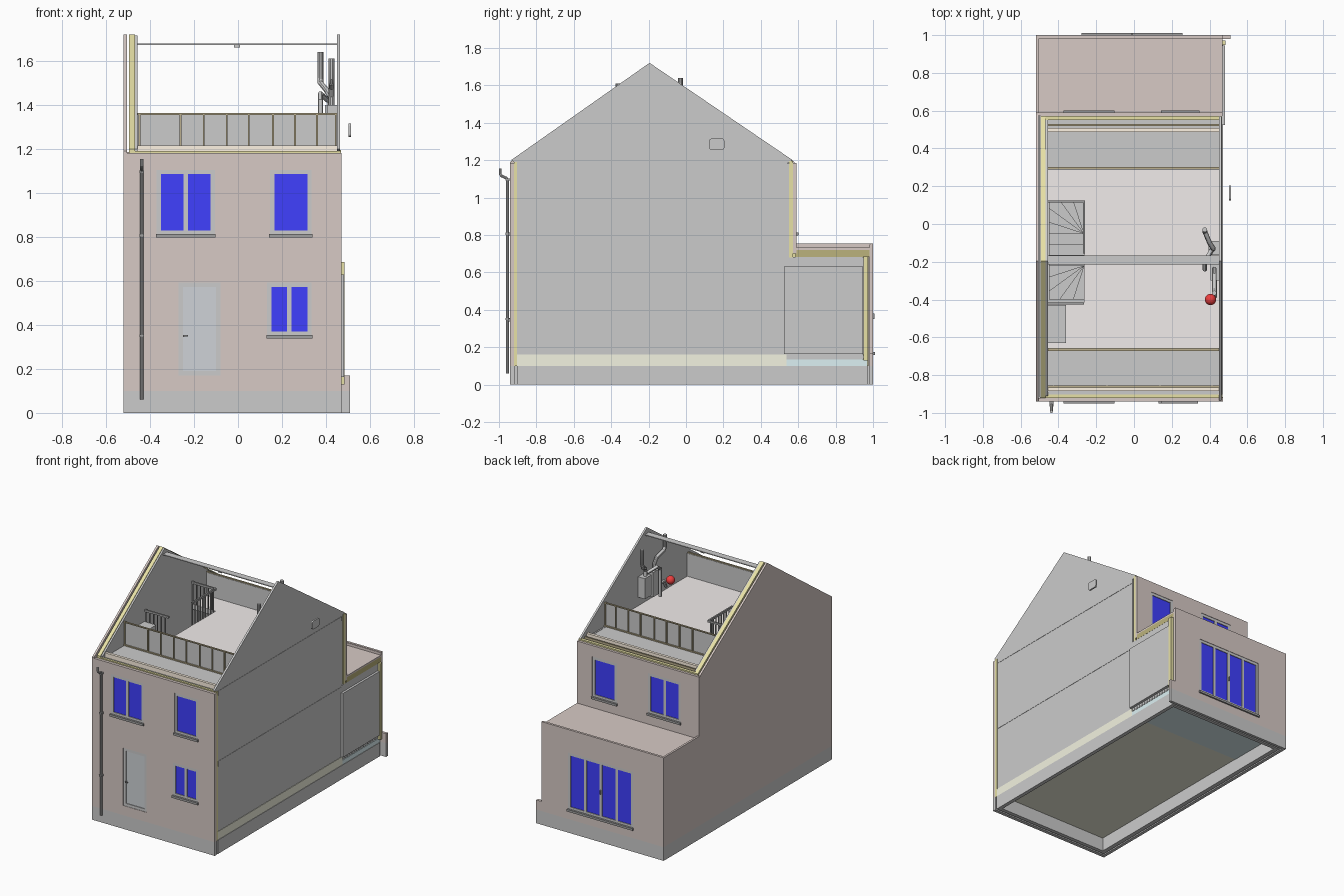
import bpy, bmesh, math
from mathutils import Vector

if "Cube" in bpy.data.objects:
    bpy.data.objects.remove(bpy.data.objects["Cube"])

def mat(name, r, g, b):
    m = bpy.data.materials.new(name)
    m.diffuse_color = (r, g, b, 1)
    m.use_nodes = True
    m.node_tree.nodes["Principled BSDF"].inputs["Base Color"].default_value = m.diffuse_color
    return m

BRICK = mat("brick", .68, .59, .56)
YELLOW = mat("insulation", .8, .75, .38)
OLIVE = mat("roof_insulation", .5, .45, .2)
BLUE = mat("glass", .05, .05, 1)
FRAME = mat("frame", .68, .68, .68)
DARK = mat("dark_grey", .35, .35, .35)
MID = mat("mid_grey", .62, .62, .62)
DOOR = mat("door", .62, .65, .68)
SCREED = mat("screed", .9, .9, .75)
TEAL = mat("floor_insulation", .72, .88, .9)
CREAM = mat("timber", 1, .9, .77)
STUD = mat("stud", .5, .43, .27)
FLOOR = mat("attic_boards", .88, .84, .83)
RED = mat("red", .85, .05, .05)

def finish(bm, name, m):
    bmesh.ops.recalc_face_normals(bm, faces=bm.faces)
    me = bpy.data.meshes.new(name)
    bm.to_mesh(me)
    bm.free()
    ob = bpy.data.objects.new(name, me)
    bpy.context.collection.objects.link(ob)
    if m:
        me.materials.append(m)
    return ob

def boxes(name, items, m=None):
    """One object from (x0, x1, y0, y1, z0, z1) boxes."""
    bm = bmesh.new()
    for x0, x1, y0, y1, z0, z1 in items:
        vs = bmesh.ops.create_cube(bm, size=1)["verts"]
        for v in vs:
            v.co = Vector((x1 if v.co.x > 0 else x0, y1 if v.co.y > 0 else y0, z1 if v.co.z > 0 else z0))
    return finish(bm, name, m)

def prism(name, polys, m=None):
    """Each item: (points, offset vector), made into a closed solid."""
    bm = bmesh.new()
    for pts, off in polys:
        a = [bm.verts.new(p) for p in pts]
        b = [bm.verts.new(Vector(p) + Vector(off)) for p in pts]
        bm.faces.new(a)
        bm.faces.new(b[::-1])
        for i in range(len(a)):
            bm.faces.new((a[i - 1], b[i - 1], b[i], a[i]))
    return finish(bm, name, m)

def side(name, yz, x0, x1, m=None):
    return prism(name, [([(x0, y, z) for y, z in yz], (x1 - x0, 0, 0))], m)

def pipe(name, pts, r, m=None):
    cu = bpy.data.curves.new(name, 'CURVE')
    cu.dimensions = '3D'
    cu.bevel_depth, cu.bevel_resolution, cu.use_fill_caps = r, 3, True
    sp = cu.splines.new('POLY')
    sp.points.add(len(pts) - 1)
    for p, c in zip(sp.points, pts):
        p.co = (*c, 1)
    ob = bpy.data.objects.new(name, cu)
    bpy.context.collection.objects.link(ob)
    bpy.ops.object.select_all(action='DESELECT')
    bpy.context.view_layer.objects.active = ob
    ob.select_set(True)
    bpy.ops.object.convert(target='MESH')
    bpy.ops.object.shade_smooth_by_angle()
    if m:
        bpy.context.object.data.materials.append(m)

def cut(ob, holes):
    cutter = boxes("opening_cutter", holes)
    cutter.hide_render = True
    mod = ob.modifiers.new("openings", 'BOOLEAN')
    mod.object, mod.solver = cutter, 'EXACT'
    bpy.context.view_layer.objects.active = ob
    bpy.ops.object.modifier_apply(modifier=mod.name)
    bpy.data.objects.remove(cutter)

def window(name, x0, x1, z0, z1, face, out, n=1, glass=BLUE, sill=True):
    """Frame with n panes set into a wall whose outer face is y=face."""
    def yy(a, b):
        return tuple(sorted((face + out * a, face + out * b)))
    b, ys = .02, yy(-.018, -.003)
    w = (x1 - x0 - b) / n
    fr = [(x0, x1, *ys, z0, z0 + b), (x0, x1, *ys, z1 - b, z1)]
    fr += [(x0 + i * w, x0 + i * w + b, *ys, z0 + b, z1 - b) for i in range(n + 1)]
    boxes(name + "_frame", fr, FRAME)
    boxes(name + "_panes", [(x0 + i * w + b, x0 + i * w + w, *yy(-.016, -.008), z0 + b, z1 - b)
                            for i in range(n)], glass)
    if sill:
        boxes(name + "_sill", [(x0 - .003, x1 + .003, *yy(-.015, .011), z0 - .012, z0 + .004)], DARK)

# foundation: outer leaf, cavity, inner leaf, corner stub
boxes("foundation", [
    (-.52, .47, -.94, -.915, 0, .1), (-.52, -.497, -.94, 1, 0, .1), (-.52, .51, .98, 1, 0, .1),
    (-.487, .47, -.903, -.875, 0, .1), (-.487, -.455, -.9, .97, 0, .1),
    (-.487, .47, .945, .97, 0, .1), (.442, .47, -.903, .97, 0, .1)])
boxes("corner_stub", [(.46, .51, .98, 1, .1, .17)], BRICK)

# ground floor
boxes("ground_floor", [(-.49, .467, -.905, .537, .1, .16)], SCREED)
boxes("extension_floor_insulation", [(-.49, .467, .537, .97, .098, .133)], TEAL)
boxes("extension_floor", [(-.49, .462, .537, .945, .133, .163)])
for i in range(16):
    pipe(f"floor_core_{i}", [(.44, .553 + i * .0265, .147), (.467, .553 + i * .0265, .147)], .012, MID)

# left gable layers
ridge = [(.58, 1.19), (-.195, 1.72), (-.94, 1.19)]
side("left_brick", [(-.94, .1), (1, .1), (1, .75), (.58, .75)] + ridge, -.52, -.505, BRICK)
side("left_insulation", [(-.92, .1), (.975, .1), (.975, .7), (.57, .7), (.57, 1.195), (-.195, 1.72), (-.92, 1.2)],
     -.495, -.468, YELLOW)
side("left_inner_wall", [(-.9, .16), (.945, .16), (.945, .68), (.55, .68), (.55, 1.2), (-.195, 1.715), (-.91, 1.2)],
     -.468, -.456)

# right gable and floor edge bands
side("right_wall", [(-.905, .16), (.537, .16), (.537, 1.18), (.57, 1.2), (-.195, 1.72), (-.935, 1.2), (-.905, 1.18)],
     .45, .464)
boxes("first_floor", [(-.456, .466, -.893, .537, .635, .672)], MID)
hx, h0, h1 = -.265, -.42, .12      # stairwell opening
parts = [(hx, .45, -.9, .55), (-.456, hx, -.9, h0), (-.456, hx, h1, .55)]
boxes("attic_slab", [(*p, 1.15, 1.183) for p in parts] + [(.44, .466, -.893, .537, 1.152, 1.185)], MID)
boxes("attic_boards", [(hx, .45, -.66, .29, 1.183, 1.187), (-.456, hx, -.66, h0, 1.183, 1.187),
                       (-.456, hx, h1, .29, 1.183, 1.187)], FLOOR)

# front wall with openings
front = [("front_window_wide", -.37, -.105, .81, 1.105, 2), ("front_window_single", .145, .335, .81, 1.105, 1),
         ("front_window_low", .132, .335, .35, .592, 2)]
fw = boxes("front_brick", [(-.52, .47, -.94, -.92, .1, 1.182)], BRICK)
cut(fw, [(x0, x1, -.96, -.9, z0, z1) for _, x0, x1, z0, z1, n in front] + [(-.27, -.08, -.96, -.9, .17, .592)])
for nm, x0, x1, z0, z1, n in front:
    window(nm, x0, x1, z0, z1, -.94, -1, n)
window("front_door", -.27, -.08, .17, .592, -.94, -1, 1, DOOR, False)
boxes("door_handle", [(-.25, -.228, -.95, -.944, .347, .353), (-.25, -.244, -.95, -.93, .345, .355)], DARK)
boxes("front_insulation", [(-.495, .469, -.92, -.903, .1, 1.19)], YELLOW)
boxes("front_inner_wall", [(-.468, .455, -.903, -.89, .16, 1.183)])

# upper back wall
back = [("back_window_single", .145, .345, .81, 1.105, 1), ("back_window_wide", -.37, -.105, .81, 1.105, 2)]
bw = boxes("back_upper_brick", [(-.52, .468, .572, .59, .7, 1.185)], BRICK)
cut(bw, [(x0, x1, .54, .62, z0, z1) for _, x0, x1, z0, z1, n in back])
for nm, x0, x1, z0, z1, n in back:
    window(nm, x0, x1, z0, z1, .59, 1, n)
boxes("back_upper_insulation", [(-.495, .467, .55, .572, .68, 1.195)], YELLOW)
boxes("back_upper_inner_wall", [(-.468, .46, .537, .55, .63, 1.183)])

# extension
ew = boxes("extension_brick", [(-.52, .468, .98, 1, .1, .75)], BRICK)
cut(ew, [(-.274, .254, .95, 1.02, .17, .585)])
window("garden_doors", -.274, .254, .17, .585, 1, 1, 4)
boxes("garden_door_handle", [(-.013, -.007, .99, 1.008, .35, .38)], DARK)
boxes("extension_insulation", [(-.49, .485, .948, .972, .13, .685)], YELLOW)
boxes("extension_inner_wall", [(-.468, .46, .935, .948, .16, .68)])
boxes("extension_side_panel", [(.455, .481, .525, .946, .163, .63)])
boxes("extension_ceiling", [(-.49, .467, .53, .946, .632, .683)])
boxes("extension_roof_insulation", [(-.505, .468, .585, .982, .683, .72)], OLIVE)
boxes("extension_roof_cover", [(-.507, .468, .585, .985, .72, .732)], BRICK)
boxes("roof_rim", [(-.52, .468, .983, 1, .74, .753), (-.52, -.505, .585, 1, .74, .753)], BRICK)

# eaves plates and anchor straps
boxes("wall_plates", [(-.456, .45, -.885, -.865, 1.183, 1.215), (-.456, .45, .487, .507, 1.183, 1.215)], CREAM)
boxes("eaves_boards", [(-.456, .45, -.865, -.855, 1.183, 1.195), (-.456, .45, .52, .53, 1.183, 1.2)], STUD)
boxes("straps", [(x, x + .005, y, y + .04, 1.183, 1.19) for x in (-.43, -.145, .135, .41) for y in (-.86, .447)])

# knee walls with studs on the eaves side
studs = (-.452, -.265, -.16, -.055, .045, .155, .255, .355, .44)
for nm, y, s in (("front", -.66, -1), ("back", .29, 1)):
    a, b = sorted((y, y + s * .012))
    boxes(nm + "_knee_panel", [(-.456, .45, y - .003, y + .003, 1.187, 1.355)])
    boxes(nm + "_knee_studs", [(x, x + .008, a, b, 1.187, 1.355) for x in studs]
          + [(-.456, .45, a, b, 1.355, 1.362), (-.456, .45, a, b, 1.187, 1.195)], STUD)

# ridge board and detector
boxes("ridge_board", [(-.456, .45, -.215, -.168, 1.672, 1.678)])
boxes("detector", [(-.018, .008, -.205, -.18, 1.66, 1.672)], MID)

# stair: winder fan, straight treads, winder fan
W, steps = .185, []
def fan(cy, h, s):
    """Wedges of a quarter turn about the inner corner, clipped to a rectangle."""
    def ray(a):
        c, n = math.cos(a), math.sin(a)
        t = min(W / max(c, 1e-6), h / max(n, 1e-6))
        return (hx - t * c, cy + s * t * n)
    corner, out = math.atan2(h, W), []
    for i in range(5):
        a, b = i * math.pi / 10, (i + 1) * math.pi / 10
        out.append([(hx, cy), ray(a)] + ([(hx - W, cy + s * h)] if a < corner < b else []) + [ray(b)])
    return out
steps += fan(-.22, .18, -1)[::-1]
for i in range(3):
    y = -.22 + i * .057
    steps.append([(hx, y), (hx - W, y), (hx - W, y + .057), (hx, y + .057)])
steps += fan(-.049, .165, 1)
prism("stair_treads", [([(x, y, 1.11 - i * .036) for x, y in p], (0, 0, .04)) for i, p in enumerate(steps)], MID)

# balustrade
bars = [(hx - .004, hx + .003, y, y + .006, 1.187, 1.345) for y in [-.15 + i * .03 for i in range(9)]]
bars += [(x, x + .006, y - .004, y + .003, 1.187, 1.345) for y in (h0, h1) for x in [-.452 + i * .031 for i in range(6)]]
boxes("balusters", bars, DARK)
boxes("handrails", [(hx - .006, hx + .005, -.155, h1 + .005, 1.34, 1.355), (-.456, hx, h1 - .006, h1 + .005, 1.34, 1.355),
                    (-.456, hx, h0 - .006, h0 + .005, 1.34, 1.355)], DARK)
boxes("attic_cabinet", [(-.456, -.36, -.63, -.43, 1.187, 1.27)])

# heating unit, ducts and vessel
boxes("heating_unit", [(.395, .45, -.165, -.09, 1.25, 1.4), (.405, .45, -.3, -.2, 1.22, 1.4)], MID)
pipe("duct_back", [(.42, -.13, 1.4), (.42, -.13, 1.44), (.4, -.1, 1.47), (.375, -.04, 1.5), (.375, -.03, 1.53),
                   (.375, -.03, 1.64)], .013, MID)
pipe("duct_front", [(.425, -.24, 1.4), (.425, -.24, 1.44), (.425, -.27, 1.48), (.425, -.35, 1.5), (.425, -.365, 1.52),
                    (.425, -.365, 1.61)], .013, MID)
pipe("duct_branch", [(.375, -.24, 1.22), (.375, -.24, 1.42), (.375, -.2, 1.45), (.41, -.14, 1.42)], .012, MID)
pipe("vessel_pipe", [(.43, -.3, 1.27), (.43, -.36, 1.27), (.43, -.385, 1.22)], .01, MID)
bm = bmesh.new()
bmesh.ops.create_uvsphere(bm, u_segments=24, v_segments=12, radius=.03)
bmesh.ops.translate(bm, verts=bm.verts, vec=(.405, -.4, 1.27))
for f in bm.faces:
    f.smooth = True
finish(bm, "expansion_vessel", RED)

# drainpipe with offset head and brackets
pipe("drainpipe", [(-.437, -.954, .06), (-.437, -.954, 1.09), (-.437, -.962, 1.105), (-.437, -.985, 1.115),
                   (-.437, -.993, 1.125), (-.437, -.993, 1.155)], .008, MID)
boxes("pipe_brackets", [(-.447, -.427, -.965, -.938, z, z + .012) for z in (.345, .8, 1.09)], DARK)

# rounded vent cover standing off the right gable
rim = [(.165 + sy * .028 + .012 * math.cos(a), 1.285 + sz * .018 + .012 * math.sin(a))
       for sy, sz, q in ((1, 1, 0), (-1, 1, 1), (-1, -1, 2), (1, -1, 3))
       for a in [(q + k / 4) * math.pi / 2 for k in range(5)]]
side("vent_cover", rim, .502, .514, MID)
